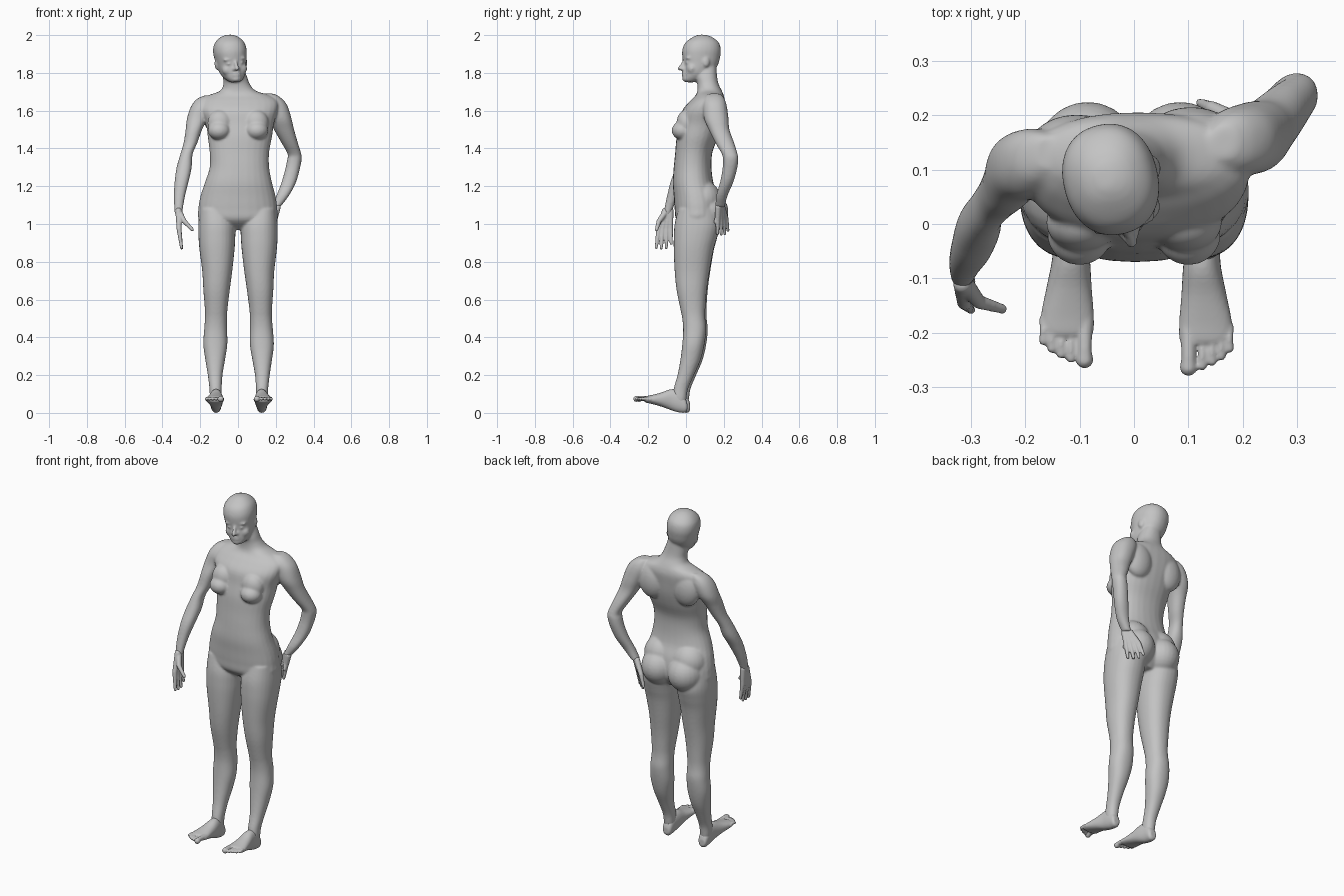
import bpy
import bmesh
import math
from mathutils import Matrix, Vector

if "Cube" in bpy.data.objects:
    bpy.data.objects.remove(bpy.data.objects["Cube"], do_unlink=True)

# All part measurements are in hundredths of a unit
UNIT = 0.01
SIDES = 28
STEPS = 4
IDENTITY = Matrix.Identity(4)

grey = bpy.data.materials.new("plain grey")
grey.use_nodes = True
grey.diffuse_color = (0.55, 0.55, 0.55, 1)
grey.node_tree.nodes["Principled BSDF"].inputs["Base Color"].default_value = grey.diffuse_color


def spline(rows):
    """Smoothly interpolate between the given rows of numbers."""
    rows = [Vector(row) for row in rows]
    result = []
    for i in range(len(rows) - 1):
        before, start = rows[max(i - 1, 0)], rows[i]
        end, after = rows[i + 1], rows[min(i + 2, len(rows) - 1)]
        for step in range(STEPS):
            t = step / STEPS
            bend = (end - before) * t
            bend += (2 * before - 5 * start + 4 * end - after) * t * t
            bend += (3 * start - before - 3 * end + after) * t ** 3
            result.append(start + bend / 2)
    return result + [rows[-1]]


def rounded(value):
    """Slightly squarer than a circle."""
    return math.copysign(abs(value) ** 0.9, value)


def loft(bm, rows, axis="z", matrix=IDENTITY):
    """Skin oval sections; a row is position, then low and high limits on both other axes."""
    rings = []
    for place, a_low, a_high, b_low, b_high in spline(rows):
        ring = []
        for i in range(SIDES):
            angle = math.tau * i / SIDES
            a = (a_low + a_high) / 2 + (a_high - a_low) / 2 * rounded(math.cos(angle))
            b = (b_low + b_high) / 2 + (b_high - b_low) / 2 * rounded(math.sin(angle))
            point = Vector((a, b, place) if axis == "z" else (a, place, b))
            ring.append(bm.verts.new(matrix @ point))
        rings.append(ring)
    for low, high in zip(rings, rings[1:]):
        for i in range(SIDES):
            j = (i + 1) % SIDES
            bm.faces.new((low[i], low[j], high[j], high[i]))
    bm.faces.new(rings[0][::-1])
    bm.faces.new(rings[-1])


def ball(bm, centre, radii):
    matrix = Matrix.Translation(centre) @ Matrix.Diagonal((*radii, 1))
    bmesh.ops.create_uvsphere(bm, u_segments=24, v_segments=16, radius=1, matrix=matrix)


def chain(bm, points, radii):
    """Round joints linked by tapered segments."""
    points = [Vector(point) for point in points]
    for point, radius in zip(points, radii):
        ball(bm, point, (radius, radius, radius))
    for i in range(len(points) - 1):
        along = points[i + 1] - points[i]
        turn = along.to_track_quat("Z", "Y").to_matrix().to_4x4()
        bmesh.ops.create_cone(
            bm, cap_ends=True, segments=16, radius1=radii[i], radius2=radii[i + 1],
            depth=along.length, matrix=Matrix.Translation((points[i] + points[i + 1]) / 2) @ turn)


def finish(name, bm, voxel, smoothing, matrix=IDENTITY):
    """Fuse the overlapping volumes into one soft skin."""
    bm.transform(Matrix.Scale(UNIT, 4) @ matrix)
    bmesh.ops.recalc_face_normals(bm, faces=bm.faces)
    mesh = bpy.data.meshes.new(name)
    bm.to_mesh(mesh)
    bm.free()
    mesh.materials.append(grey)
    part = bpy.data.objects.new(name, mesh)
    bpy.context.collection.objects.link(part)
    fuse = part.modifiers.new("fuse", "REMESH")
    fuse.mode = "VOXEL"
    fuse.voxel_size = voxel
    fuse.use_smooth_shade = True
    soften = part.modifiers.new("soften", "SMOOTH")
    soften.factor = 0.5
    soften.iterations = smoothing


# The right leg mirrors the left and stands slightly further back at the foot
right_side = Matrix(((-1, 0, -0.01, 1), (0, 1, -0.015, 1.5), (0, 0, 1, 0), (0, 0, 0, 1)))
sides = (("left", IDENTITY), ("right", right_side))

# Head, built facing forward from the chin up, then tilted and turned
body = bmesh.new()
loft(body, [
    (0, -2.6, 2.6, -8, -3), (1.5, -4.4, 4.4, -8.8, 1), (4, -6.2, 6.2, -9, 5),
    (7, -7.2, 7.2, -9, 8), (10, -7.8, 7.8, -8.9, 9.7), (13, -8.3, 8.3, -9.4, 10.5),
    (17, -8.7, 8.7, -9.5, 11), (21, -7.7, 7.7, -7.9, 10), (24, -4.8, 4.8, -4, 6.5),
    (25.3, -1.5, 1.5, -1, 3)])
chain(body, [(0, -8.6, 11.5), (0, -10, 9), (0, -11.3, 7)], [0.7, 0.9, 1.1])
ball(body, (0, -8, 1.7), (2.6, 1.7, 1.7))
for z in (3.5, 4.7):
    ball(body, (0, -8.8, z), (2.3, 1.2, 0.8))
for side in (-1, 1):
    ball(body, (side * 1.2, -9.5, 6.8), (0.9, 1.2, 0.8))
    ball(body, (side * 3.2, -7.5, 10), (1.6, 1.4, 0.9))
    ball(body, (side * 3.4, -7.4, 12.2), (2.8, 1.6, 0.8))
    ball(body, (side * 3.8, -5.6, 6.8), (3, 2.6, 3))
    ball(body, (side * 7.9, 1.3, 10.2), (1, 1.9, 2.9))
body.transform(Matrix.Translation((-2.4, 7.5, 175)) @ Matrix.Rotation(math.radians(-6), 4, "Y")
               @ Matrix.Rotation(math.radians(14), 4, "Z"))

# Torso and neck
loft(body, [
    (97, -8, 8, 1, 13), (102, -20, 20, -5, 17), (108, -21, 20.8, -6, 18),
    (115, -19.8, 19.8, -6.5, 17), (122, -17.5, 18, -7, 14.5), (130, -15, 16.5, -6.5, 13.5),
    (138, -15, 16.5, -5.7, 14), (146, -16, 18, -5, 17), (153, -17, 19, -3.5, 19),
    (160, -20, 21, -2, 20), (165, -19.5, 21, 2, 20.5), (168, -16, 17, 5, 20),
    (170.5, -9.5, 9.5, 6, 19), (174, -7.8, 6.3, 6, 17.3), (178, -8, 4.8, 5, 16.5),
    (184, -8, 2.5, 5, 16)])
# Chest, shoulder blades and seat
for x in (-1, 1):
    ball(body, (x * 10, -1.8, 149.5), (6, 5.8, 5))
    ball(body, (x * 9.6, 0.3, 153.5), (6.6, 5.3, 7))
    ball(body, (x * 10.5, 15.3 + x * 0.7, 158), (8.5, 5.5, 10.5))
    ball(body, (x * 8.5, 11.5, 106.5), (10, 11, 10.5))
    ball(body, (x * 9, 9, 113), (10, 9.5, 10))

# Legs
leg = [
    (108, 4, 20.2, -4, 16), (100, 1.5, 21, -6, 18), (93, 1.5, 21, -6.5, 16.5),
    (86, 2, 20.5, -6.5, 14.5), (75, 3.3, 19.2, -6, 12.5), (65, 4.7, 18.7, -5, 11),
    (55, 6, 18, -3, 10.2), (50, 6.3, 18, -2, 10.2), (44, 6.3, 18.5, -1.5, 10.7),
    (36, 6.3, 19, -2, 9.7), (28, 7.6, 18, -3, 7.7), (20, 9, 16.8, -4.5, 4.2),
    (13, 9.5, 16, -6.5, 1.2), (8, 9.7, 15.8, -7, 0.3), (4, 10.2, 15.2, -6, -0.3)]
for side, matrix in sides:
    loft(body, leg, matrix=matrix)

# Right arm hanging forward
loft(body, [
    (168, -18, -14, 10, 16), (166, -22, -13, 7.5, 17), (162, -25, -13, 5, 17.5),
    (156, -27, -16, 4, 16.3), (150, -27.7, -19, 2, 13), (143, -28.8, -21.5, 0.5, 9.5),
    (137, -30.5, -24, -2, 6.5), (130, -32.5, -24.5, -5, 4), (123, -33.5, -26, -8, 0),
    (115, -34, -28, -10, -4), (108, -33.7, -29.2, -11.5, -7), (105, -33.5, -29.5, -12, -8)])

# Left arm bent back towards the hip
loft(body, [
    (169, 14, 19, 12, 18), (167, 13.5, 22.5, 10, 20), (163, 13, 26, 9, 21.5),
    (156, 16, 28.3, 9.5, 22.5), (150, 19, 29.7, 12, 23), (143, 23, 31.7, 15.5, 25.5),
    (137, 26.3, 33.5, 19, 27.3), (134, 26, 33.7, 19.5, 27.7), (129, 25, 32.7, 19.3, 27),
    (122, 23, 30.7, 18, 25), (115, 20.3, 27, 16, 22), (109, 17.8, 22.4, 15.5, 20.5)])
finish("body", body, 0.006, 9)


# Feet, tipped up towards the toes
for side, matrix in sides:
    foot = bmesh.new()
    loft(foot, [
        (0.7, 11, 14.5, 1.5, 5), (-0.5, 9.9, 15.3, 0.1, 8), (-4, 9.5, 15.7, 0.3, 12),
        (-8, 9, 16, 1.5, 12.5), (-13, 8.7, 17, 3.3, 10.8), (-18, 8.3, 18, 4.7, 9.5),
        (-21, 8.3, 18, 5.4, 8.9), (-22, 9, 17.3, 6, 8.5)], axis="y")
    for x, tip, radius in ((10, -26.3, 1.6), (12.5, -26, 0.9), (14.3, -25.2, 0.9),
                           (16, -24.2, 0.9), (17.5, -22.8, 0.9)):
        chain(foot, [(x, -19, 7.2), (x, tip + 2, 7.8), (x, tip, 7.4)],
              [radius, radius * 0.8, radius])
    finish(side + "_foot", foot, 0.004, 3, matrix)


def hand(name, wrist, knuckle, tip, spread, thumb):
    """Four fingers running from the wrist, fused into a palm, and a thumb."""
    bm = bmesh.new()
    wrist, knuckle, tip, spread = (Vector(v) for v in (wrist, knuckle, tip, spread))
    for place in (-1.5, -0.5, 0.5, 1.5):
        start = wrist + spread * place * 0.45
        base = knuckle + spread * place
        end = tip + spread * place * 1.3
        end += (base - end) * (0.22 if place > 1 else 0.06 * abs(place))
        chain(bm, [start, base, (base + end) / 2, end], [1.7, 1.3, 1.05, 0.8])
    chain(bm, [wrist - spread * 0.3, *thumb], [1.7, 1.3, 0.9])
    finish(name, bm, 0.004, 3)


hand("right_hand", (-31.5, -9.7, 107), (-31.2, -11.3, 97.5), (-29.8, -11.8, 87),
     (0, 2.1, 0.2), [(-28.5, -14.3, 101.5), (-24.2, -15.6, 97)])
hand("left_hand", (19.8, 18, 109), (17, 19, 102.5), (14.8, 19.6, 94.5),
     (-1.7, 1.5, 0.2), [(19.6, 17, 105), (19.6, 15.5, 101)])
